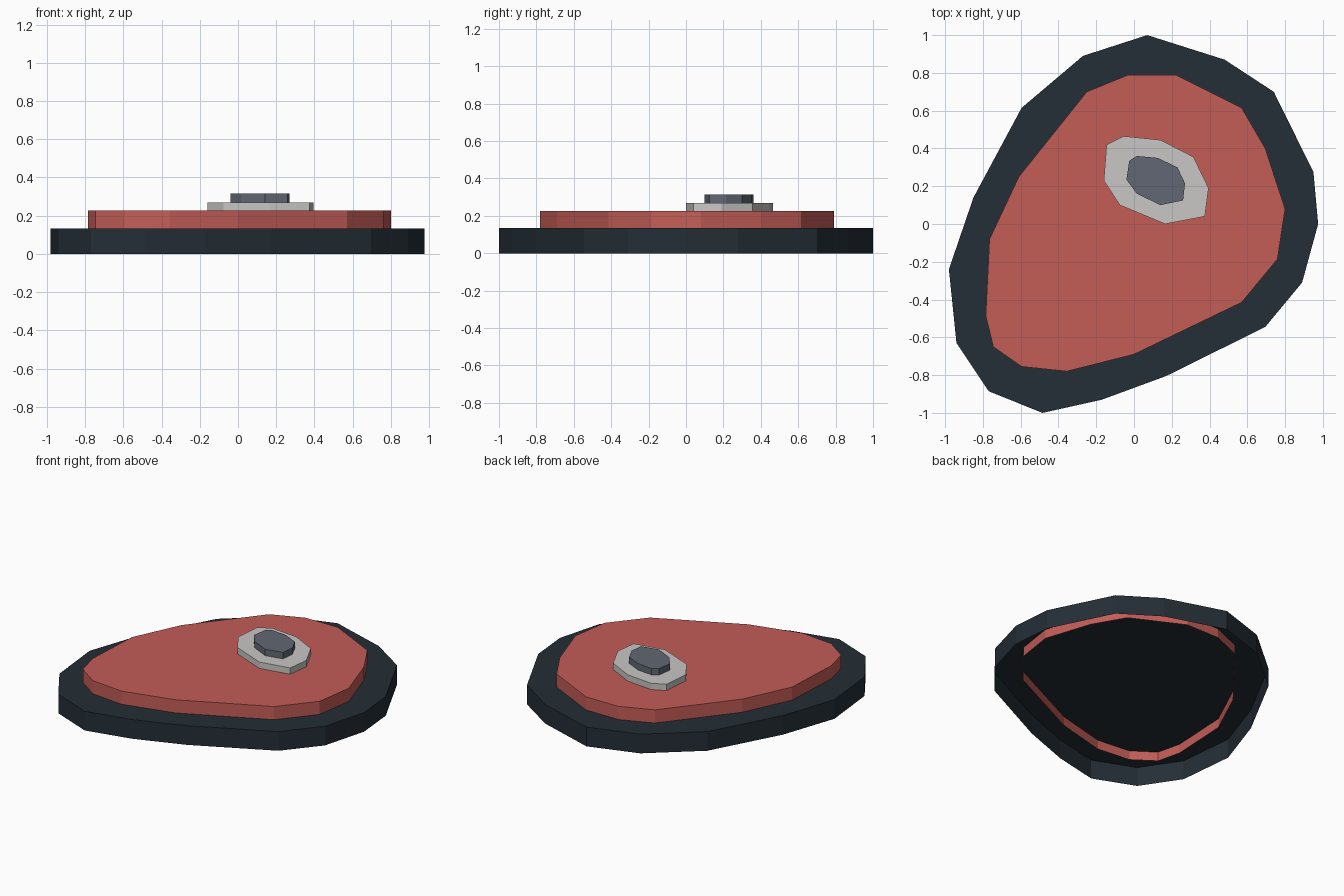
import bpy
import bmesh

if "Cube" in bpy.data.objects:
    bpy.data.objects.remove(bpy.data.objects["Cube"])


def linear(c):
    c /= 255
    return c / 12.92 if c <= 0.04045 else ((c + 0.055) / 1.055) ** 2.4


def material(name, rgb):
    m = bpy.data.materials.new(name)
    m.diffuse_color = (*[linear(c) for c in rgb], 1)
    m.use_nodes = True
    m.node_tree.nodes["Principled BSDF"].inputs["Base Color"].default_value = m.diffuse_color
    return m


def layer(name, outline, z0, z1, mat):
    """Flat slab with walls and a top, hollow underneath (outline is clockwise)."""
    bm = bmesh.new()
    top = [bm.verts.new((x, y, z1)) for x, y in reversed(outline)]
    low = [bm.verts.new((x, y, z0)) for x, y in reversed(outline)]
    bm.faces.new(top)
    n = len(top)
    for i in range(n):
        j = (i + 1) % n
        bm.faces.new((low[i], low[j], top[j], top[i]))
    mesh = bpy.data.meshes.new(name)
    bm.to_mesh(mesh)
    bm.free()
    mesh.materials.append(mat)
    bpy.context.collection.objects.link(bpy.data.objects.new(name, mesh))


# Dark outer rind, open at the bottom
rind = [(.07, 1), (.48, .87), (.74, .70), (.95, .275), (.975, 0), (.89, -.31),
        (.695, -.545), (.17, -.805), (-.17, -.93), (-.485, -1), (-.77, -.885),
        (-.94, -.63), (-.98, -.24), (-.85, .14), (-.595, .615), (-.27, .89)]
layer("outer_rind", rind, 0, .134, material("dark slate", (36, 46, 54)))

# Red meat, its walls reaching down through the rind
meat = [(-.03, .79), (.22, .79), (.57, .615), (.695, .40), (.80, .08),
        (.76, -.185), (.57, -.415), (0, -.69), (-.355, -.78), (-.595, -.755),
        (-.745, -.65), (-.785, -.485), (-.765, -.08), (-.61, .25), (-.25, .70)]
layer("meat", meat, .07, .226, material("meat red", (196, 93, 87)))

# Pale bone
bone = [(-.055, .465), (.14, .445), (.315, .355), (.395, .19), (.375, .04),
        (.165, 0), (-.075, .10), (-.16, .23), (-.145, .42)]
layer("bone", bone, .18, .27, material("bone grey", (200, 199, 197)))

# Dark marrow in the middle of the bone
marrow = [(.015, .36), (.125, .35), (.23, .30), (.27, .215), (.26, .125),
          (.14, .10), (.015, .16), (-.04, .235), (-.025, .335)]
layer("marrow", marrow, .225, .315, material("marrow grey", (97, 103, 115)))
